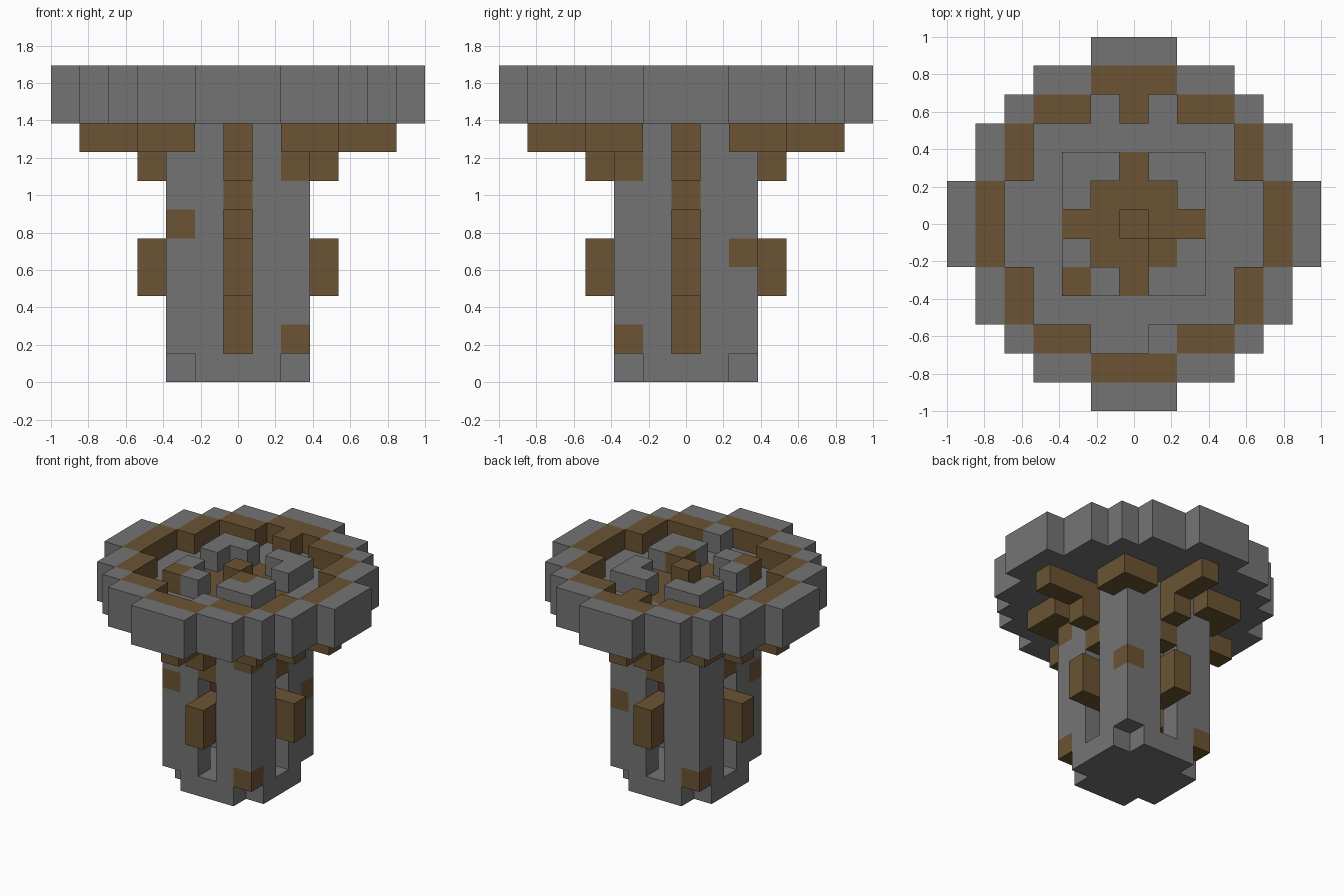
import bpy
import bmesh
from mathutils import Vector

U = 2 / 13  # side of one block

cube = bpy.data.objects.get("Cube")
if cube:
    bpy.data.objects.remove(cube, do_unlink=True)


def material(name, color):
    m = bpy.data.materials.new(name)
    m.use_nodes = True
    m.diffuse_color = color
    m.node_tree.nodes["Principled BSDF"].inputs["Base Color"].default_value = color
    return m


stone = material("stone grey", (0.175, 0.175, 0.175, 1))
wood = material("wood brown", (0.146, 0.088, 0.034, 1))

grid = {}   # block position -> part name
parts = {}  # part name -> material


def fill(name, mat, cells):
    parts[name] = mat
    for c in cells:
        grid[c] = name


def box(xs, ys, zs):
    return [(x, y, z) for x in xs for y in ys for z in zs]


def span(r):
    return range(-r, r + 1)


def spin(cells):
    """Repeat blocks on all four sides."""
    out = []
    for x, y, z in cells:
        out += [(x, y, z), (-y, x, z), (-x, -y, z), (y, -x, z)]
    return out


# Pillar: base, hollow wall and central core
fill("pillar_base", stone, [c for c in box(span(2), span(2), [0])
                            if abs(c[0]) + abs(c[1]) < 4])
fill("pillar_wall", stone, [c for c in box(span(2), span(2), range(1, 9))
                            if max(abs(c[0]), abs(c[1])) == 2])
for c in spin(box([2], [0], range(1, 6))):
    grid.pop(c, None)
fill("core", wood, box([0], [0], range(1, 9)))

# Wooden details on the pillar
fill("lintels", wood, spin(box([2], [0], range(6, 9))))
fill("side_pegs", wood, spin(box([2, 3], [0], [3, 4])))
fill("corner_patches", wood, [(-2, -2, 5), (2, -2, 1), (2, -2, 7), (2, 2, 4), (-2, 2, 1)])

# Supports under the top
fill("support_arms", wood, spin([(3, 0, 7)] + box([3, 4, 5], [0], [8])))
fill("corner_brackets", wood, spin([(3, 2, 8), (3, 3, 8), (2, 3, 8)]))


# Round top: each row has its own half width
half = [6, 6, 5, 5, 4, 3, 1]
disc = [(x, y) for y in span(6) for x in span(half[abs(y)])]


def in_basin(x, y):
    a, b = sorted((abs(x), abs(y)))
    return b <= 3 or (b == 4 and a <= 1)


def in_inlay(x, y):
    a, b = sorted((abs(x), abs(y)))
    return (b == 5 and a <= 1) or (b == 4 and a in (2, 3))


fill("top_slab", stone, [(x, y, 9) for x, y in disc])
fill("rim", stone, [(x, y, 10) for x, y in disc if not in_basin(x, y)])
fill("rim_inlay", wood, [(x, y, 10) for x, y in disc if in_inlay(x, y)])
fill("rim_back_block", wood, [(0, 4, 10)])
fill("rim_front_block", stone, [(1, -4, 10)])

# Centre of the basin
fill("floor_cross", wood, box(span(1), span(1), [9]) + spin([(2, 0, 9)]))
fill("basin_corners", stone, spin([(2, 2, 10), (1, 2, 10), (2, 1, 10)]))
fill("basin_corner_patches", wood, [(-2, -2, 10), (1, -1, 10)])
fill("centre_block", wood, [(0, 0, 10)])

# Turn each part into a mesh of its exposed block faces
for name, mat in parts.items():
    bm = bmesh.new()
    for c in [k for k, v in grid.items() if v == name]:
        for axis in range(3):
            for sign in (-1, 1):
                n = [0, 0, 0]
                n[axis] = sign
                if (c[0] + n[0], c[1] + n[1], c[2] + n[2]) in grid:
                    continue
                normal, side, up = Vector(n), Vector(), Vector()
                side[(axis + 1) % 3] = sign
                up[(axis + 2) % 3] = 1
                mid = Vector(c) + Vector((0, 0, 0.5)) + normal / 2
                bm.faces.new([bm.verts.new((mid + (side * i + up * j) / 2) * U)
                              for i, j in ((-1, -1), (1, -1), (1, 1), (-1, 1))])
    bmesh.ops.remove_doubles(bm, verts=bm.verts, dist=0.001)
    bmesh.ops.dissolve_limit(bm, angle_limit=0.01, verts=bm.verts, edges=bm.edges)
    if bm.faces:
        mesh = bpy.data.meshes.new(name)
        bm.to_mesh(mesh)
        mesh.materials.append(mat)
        bpy.context.collection.objects.link(bpy.data.objects.new(name, mesh))
    bm.free()
